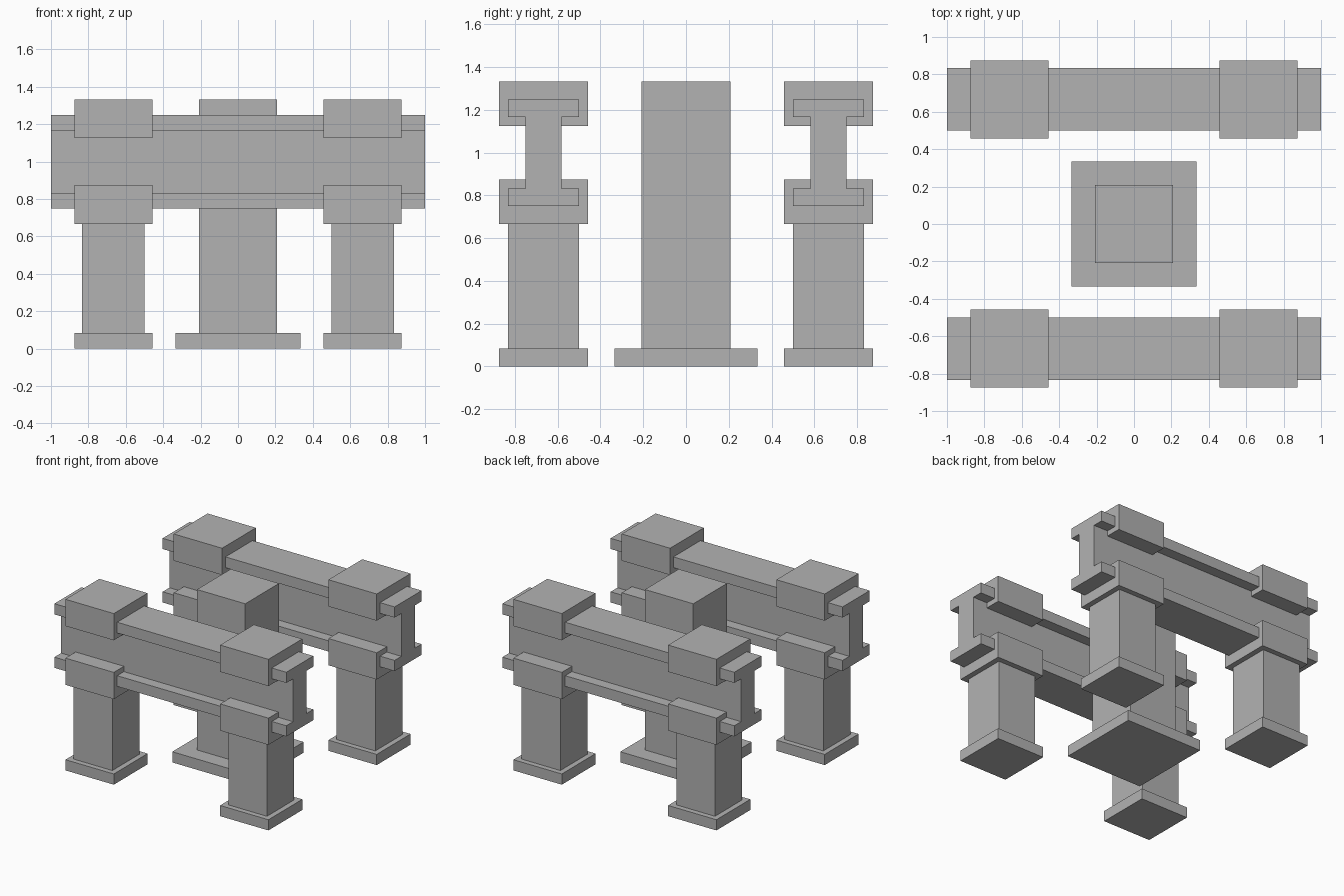
import bpy
import bmesh

if "Cube" in bpy.data.objects:
    bpy.data.objects.remove(bpy.data.objects["Cube"])

U = 1 / 24  # the model sits on a grid of 1/24 unit

stone = bpy.data.materials.new("plain grey")
stone.diffuse_color = (0.448, 0.448, 0.448, 1)
stone.use_nodes = True
stone.node_tree.nodes["Principled BSDF"].inputs["Base Color"].default_value = stone.diffuse_color


def finish(name, bm):
    bmesh.ops.recalc_face_normals(bm, faces=bm.faces)
    mesh = bpy.data.meshes.new(name)
    bm.to_mesh(mesh)
    bm.free()
    mesh.materials.append(stone)
    obj = bpy.data.objects.new(name, mesh)
    bpy.context.collection.objects.link(obj)
    return obj


def block(name, x, y, half, z0, z1, inset=0):
    """Square block in grid units; optional inset panel on its underside."""
    bm = bmesh.new()
    bmesh.ops.create_cube(bm, size=1)
    for v in bm.verts:
        v.co = ((x + v.co.x * 2 * half) * U,
                (y + v.co.y * 2 * half) * U,
                (z0 + (v.co.z + 0.5) * (z1 - z0)) * U)
    if inset:
        bottom = min(bm.faces, key=lambda f: f.calc_center_median().z)
        bmesh.ops.inset_region(bm, faces=[bottom], thickness=inset * U)
    return finish(name, bm)


def i_beam(name, y):
    """I-shaped profile extruded along x."""
    half = [(4, 18), (4, 20), (2, 20), (2, 28), (4, 28), (4, 30)]
    profile = half + [(-a, z) for a, z in reversed(half)]
    bm = bmesh.new()
    verts = [bm.verts.new((-1, (y + a) * U, z * U)) for a, z in profile]
    face = bm.faces.new(verts)
    ext = bmesh.ops.extrude_face_region(bm, geom=[face])["geom"]
    bmesh.ops.translate(bm, vec=(2, 0, 0),
                        verts=[g for g in ext if isinstance(g, bmesh.types.BMVert)])
    return finish(name, bm)


# Central pillar
block("center_base", 0, 0, 8, 0, 2, inset=6)
block("center_pillar", 0, 0, 5, 2, 32)

# Two beams, each on two columns with clamp blocks
for side, y in (("front", -16), ("back", 16)):
    i_beam(f"{side}_beam", y)
    for hand, x in (("left", -16), ("right", 16)):
        tag = f"{side}_{hand}"
        block(f"{tag}_base", x, y, 5, 0, 2)
        block(f"{tag}_column", x, y, 4, 2, 16)
        block(f"{tag}_lower_clamp", x, y, 5, 16, 21)
        block(f"{tag}_upper_clamp", x, y, 5, 27, 32)
